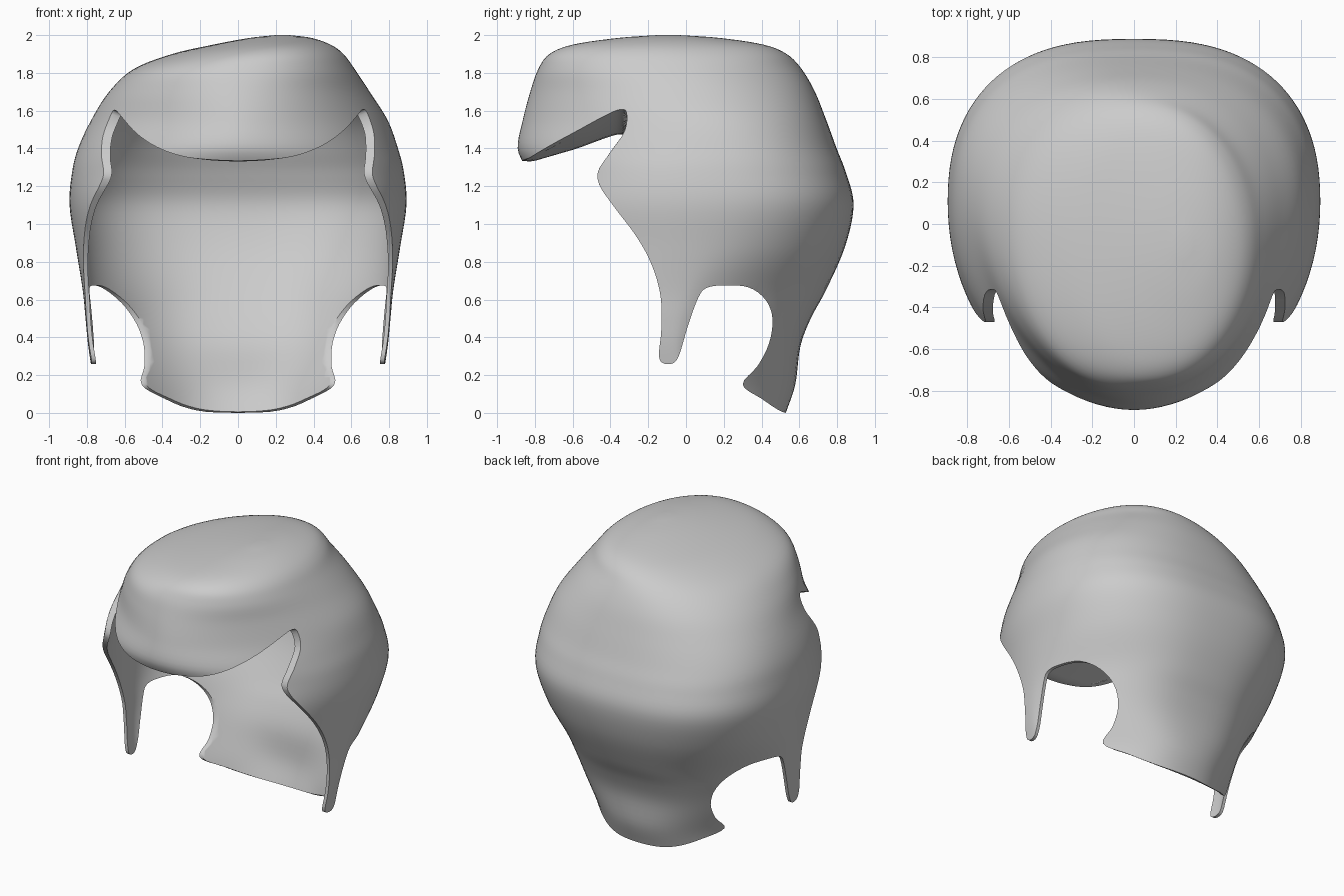
import bpy, bmesh, math

if "Cube" in bpy.data.objects:
    bpy.data.objects.remove(bpy.data.objects["Cube"])


def spline(pts, sub, closed):
    """Catmull-Rom through tuples of any size."""
    n, out = len(pts), []
    for i in range(n if closed else n - 1):
        if closed:
            a, b, c, d = (pts[(i + k) % n] for k in (-1, 0, 1, 2))
        else:
            a, b, c, d = (pts[min(max(i + k, 0), n - 1)] for k in (-1, 0, 1, 2))
        for s in range(sub):
            t = s / sub
            out.append(tuple(0.5 * (2 * q + (r - p) * t + (2 * p - 5 * q + 4 * r - u) * t * t
                                    + (3 * q - p - 3 * r + u) * t ** 3)
                             for p, q, r, u in zip(a, b, c, d)))
    if not closed:
        out.append(tuple(pts[-1]))
    return out


def skin(name, rings):
    """Closed solid through a stack of rings."""
    bm = bmesh.new()
    vs = [[bm.verts.new(p) for p in ring] for ring in rings]
    n = len(vs[0])
    for a, b in zip(vs, vs[1:]):
        for i in range(n):
            j = (i + 1) % n
            bm.faces.new((a[i], a[j], b[j], b[i]))
    bm.faces.new(vs[0][::-1])
    bm.faces.new(vs[-1])
    bmesh.ops.recalc_face_normals(bm, faces=bm.faces[:])
    me = bpy.data.meshes.new(name)
    bm.to_mesh(me)
    bm.free()
    ob = bpy.data.objects.new(name, me)
    bpy.context.collection.objects.link(ob)
    return ob


# Sections: z, left x, right x, side y, front y, back y, front roundness
ROWS = [
    (-0.10, -0.75, 0.75, -0.02, -0.80, 0.50, 2.0),
    (0.00, -0.75, 0.75, -0.02, -0.80, 0.535, 2.0),
    (0.15, -0.765, 0.765, -0.02, -0.80, 0.585, 2.0),
    (0.35, -0.795, 0.795, -0.05, -0.82, 0.61, 2.0),
    (0.50, -0.81, 0.81, -0.04, -0.85, 0.665, 2.0),
    (0.65, -0.825, 0.825, 0.00, -0.87, 0.745, 2.0),
    (0.88, -0.862, 0.862, 0.06, -0.89, 0.845, 2.0),
    (1.10, -0.895, 0.895, 0.10, -0.89, 0.89, 2.05),
    (1.27, -0.882, 0.882, 0.10, -0.85, 0.85, 2.05),
    (1.40, -0.85, 0.85, 0.10, -0.895, 0.80, 1.9),
    (1.55, -0.78, 0.795, 0.08, -0.868, 0.745, 1.82),
    (1.70, -0.685, 0.70, 0.02, -0.828, 0.685, 1.95),
    (1.82, -0.555, 0.62, -0.04, -0.785, 0.615, 2.15),
    (1.90, -0.35, 0.56, -0.08, -0.725, 0.535, 2.1),
    (1.95, -0.13, 0.49, -0.10, -0.60, 0.41, 2.0),
    (1.985, 0.06, 0.39, -0.10, -0.36, 0.18, 2.0),
    (2.00, 0.20, 0.27, -0.10, -0.15, -0.04, 2.0),
]
# Back curve exponents per row: across, along
BACK = [(2.5, 0.65)] * 2 + [(2.5, 0.72), (2.8, 1.04), (2.8, 1.25), (2.6, 1.48),
                            (2.5, 2.1), (2.6, 2.3), (2.6, 2.3), (2.5, 2.3),
                            (2.4, 2.2), (2.3, 2.1)] + [(2.1, 2.0)] * 5
N = 112


def section(row, inset):
    z, xl, xr, yc, yf, yb, nf, p, q = row
    xc = (xl + xr) / 2
    hw = max((xr - xl) / 2 - inset, 0.01)
    pts = []
    for i in range(N):
        a = 2 * math.pi * i / N
        c, s = math.cos(a), math.sin(a)
        ex, ey = (p, q) if s > 0 else (nf, nf)
        hy = max((yb - yc if s > 0 else yc - yf) - inset, 0.01)
        pts.append((xc + hw * math.copysign(abs(c) ** (2 / ex), c),
                    yc + hy * math.copysign(abs(s) ** (2 / ey), s)))
    for _ in range(5):
        pts = [tuple((pts[i - 1][k] + 2 * pts[i][k] + pts[(i + 1) % N][k]) / 4 for k in (0, 1))
               for i in range(N)]
    return [(x, y, z) for x, y in pts]


def ceiling(x, y):
    return 1.32 + 0.29 * (y + 0.85) + 0.9 * max(0, y + 0.32) + 0.3 * min(x * x, 0.7)


# Outer hair volume
rows = spline([r + b for r, b in zip(ROWS, BACK)], 5, False)
hair = skin("hair", [section(r, 0) for r in rows])

# Hollow for the head: thin walls low down, thick underside below the fringe
inner = []
for r in rows:
    ring = section(r, 0.022 + 0.02 * min(max(r[0] - 0.7, 0), 1))
    z = r[0] if r[0] > 0.0 else r[0] * 3
    z = z if z < 1 else 1 + (z - 1) * 0.95
    inner.append([(x, y, min(z, ceiling(x, y))) for x, y, _ in ring])
cavity = skin("head_cavity_cutter", inner)

# Side outline: face opening, sideburn, ear gap, nape (y, z, lift towards the sides)
PROFILE = [
    (-1.2, 1.33, 1), (-0.89, 1.335, 1), (-0.80, 1.335, 1), (-0.60, 1.392, 1),
    (-0.44, 1.45, 1), (-0.35, 1.475, 1), (-0.315, 1.45, 1), (-0.325, 1.40, 0.6),
    (-0.40, 1.365, 0.1), (-0.465, 1.28, 0), (-0.455, 1.20, 0), (-0.38, 1.09, 0),
    (-0.26, 0.93, 0), (-0.18, 0.78, 0), (-0.135, 0.62, 0), (-0.13, 0.45, 0),
    (-0.143, 0.31, 0), (-0.125, 0.265, 0), (-0.07, 0.262, 0), (-0.035, 0.31, 0),
    (0.01, 0.46, 0), (0.065, 0.61, 0), (0.11, 0.662, 0), (0.20, 0.675, 0),
    (0.33, 0.665, 0), (0.42, 0.60, 0), (0.458, 0.50, 0), (0.44, 0.37, 0),
    (0.38, 0.25, 0), (0.30, 0.15, 0), (0.40, 0.075, 0), (0.51, 0.005, 0),
    (0.58, 0.0, 0), (0.70, -0.05, 0), (0.78, -0.3, 0), (-1.2, -0.3, 0),
]
outline = spline(PROFILE, 4, True)
xs = [-1.2 + 2.4 * i / 32 for i in range(33)]
trim = skin("outline_cutter",
            [[(x, y, z + w * 0.3 * min(x * x, 0.7)) for y, z, w in outline] for x in xs])

# Carve the shell, then keep the result as plain geometry
for cutter in (cavity, trim):
    cutter.hide_render = True
    m = hair.modifiers.new(cutter.name, 'BOOLEAN')
    m.operation = 'DIFFERENCE'
    m.solver = 'EXACT'
    m.object = cutter
deps = bpy.context.evaluated_depsgraph_get()
carved = bpy.data.meshes.new_from_object(hair.evaluated_get(deps))
hair.modifiers.clear()
hair.data = carved
for cutter in (cavity, trim):
    bpy.data.objects.remove(cutter)

bpy.ops.object.select_all(action='DESELECT')
hair.select_set(True)
bpy.context.view_layer.objects.active = hair
bpy.ops.object.shade_smooth_by_angle(angle=math.radians(50))
